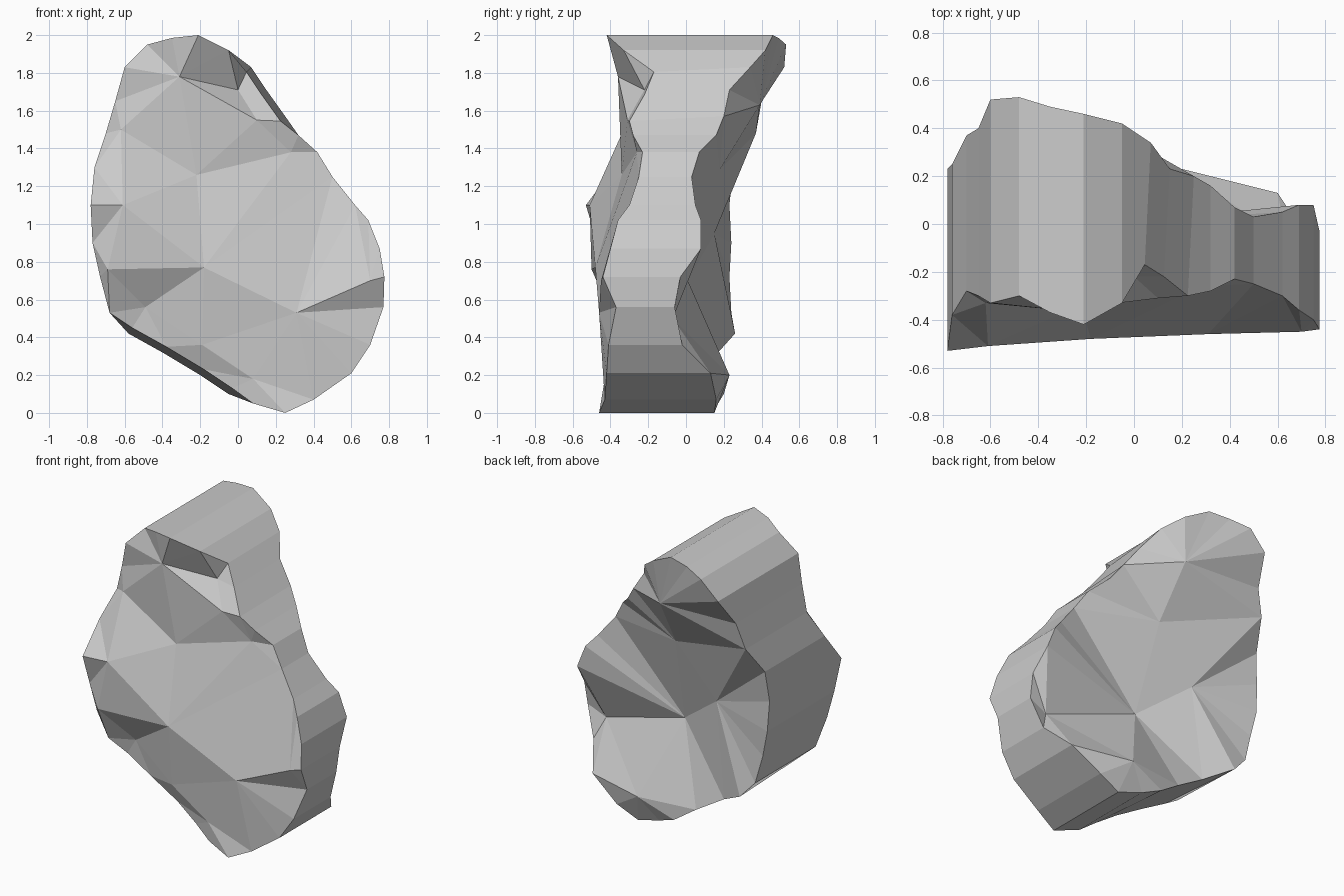
import bpy, bmesh
from mathutils import Vector
from mathutils.geometry import delaunay_2d_cdt

# Silhouette seen from the front: x, z, front rim y, back rim y
RIM = [
    (.25, 0, -.46, .15), (.40, .07, -.43, .16), (.60, .21, -.42, .13),
    (.70, .36, -.41, -.02), (.77, .56, -.37, -.06), (.775, .72, -.44, -.03),
    (.75, .87, -.40, .08), (.69, 1.02, -.36, .08), (.62, 1.10, -.30, .05),
    (.50, 1.25, -.25, .03), (.42, 1.38, -.23, .07), (.32, 1.47, -.28, .16),
    (.25, 1.57, -.30, .20), (.15, 1.71, -.22, .23), (.07, 1.83, -.17, .34),
    (-.05, 1.92, -.33, .42), (-.21, 2.0, -.42, .46), (-.35, 1.985, -.37, .49),
    (-.48, 1.95, -.30, .53), (-.60, 1.83, -.33, .52), (-.65, 1.65, -.30, .40),
    (-.70, 1.48, -.28, .37), (-.76, 1.30, -.38, .25), (-.78, 1.10, -.53, .23),
    (-.77, .90, -.47, .24), (-.73, .72, -.45, .23), (-.68, .53, -.40, .24),
    (-.58, .42, -.37, .26), (-.40, .32, -.38, .17), (-.20, .20, -.38, .18),
    (-.05, .10, -.40, .20), (.08, .05, -.42, .17),
]
n = len(RIM)
# Inner corners of the broken front and back faces: x, z, y
FRONT = [(-.61, 1.10, -.51), (-.62, 1.50, -.33), (-.22, 1.26, -.34),
         (-.18, .77, -.48), (.31, .53, -.46), (-.49, .56, -.38),
         (-.69, .76, -.50), (-.31, 1.78, -.36), (0, 1.71, -.22),
         (.10, 1.55, -.31), (.28, 1.38, -.26), (.70, .70, -.45),
         (-.19, .36, -.43), (.08, .18, -.43)]
BACK = [(-.05, 1.29, .18), (0, .70, .01), (-.08, 1.63, .39),
        (-.33, .95, .15), (.20, .20, .23), (.64, .50, -.07)]
# Ridges that must be edges (indices of inner corners)
FRONT_RIDGES = [(7, 8), (7, 9), (8, 9), (2, 9), (9, 10), (2, 10), (1, 7),
                (1, 2), (3, 4), (3, 5), (3, 6), (2, 3), (0, 3)]
BACK_RIDGES = [(0, 1), (0, 2), (1, 3), (0, 3), (1, 5), (1, 4)]

bm = bmesh.new()


def front_inset(i):
    """The front is slightly smaller at the lower left and upper right."""
    if 27 <= i <= 30:
        return .02, .03
    if 12 <= i <= 14:
        return -.025, -.025
    return 0, 0


def broken_face(rim, inner, ridges):
    """Triangulate one end inside the silhouette and return its rim."""
    pts = rim + inner
    vs = [bm.verts.new((x, y, z)) for x, z, y in pts]
    edges = [(a + n, b + n) for a, b in ridges]
    res = delaunay_2d_cdt([Vector(p[:2]) for p in pts], edges,
                          [list(range(n))], 1, 1e-5)
    for f in res[2]:
        bm.faces.new([vs[res[3][i][0]] for i in f])
    return vs[:n]


front_rim = []
for i, r in enumerate(RIM):
    dx, dz = front_inset(i)
    front_rim.append((r[0] + dx, r[1] + dz, r[2]))
front = broken_face(front_rim, FRONT, FRONT_RIDGES)
back = broken_face([(r[0], r[1], r[3]) for r in RIM], BACK, BACK_RIDGES)

# Side wall joining the two rims
for i in range(n):
    j = (i + 1) % n
    bm.faces.new((front[i], front[j], back[j], back[i]))

bmesh.ops.recalc_face_normals(bm, faces=bm.faces)
mesh = bpy.data.meshes.new("rock")
bm.to_mesh(mesh)
bm.free()
rock = bpy.data.objects.new("rock", mesh)
bpy.context.collection.objects.link(rock)
